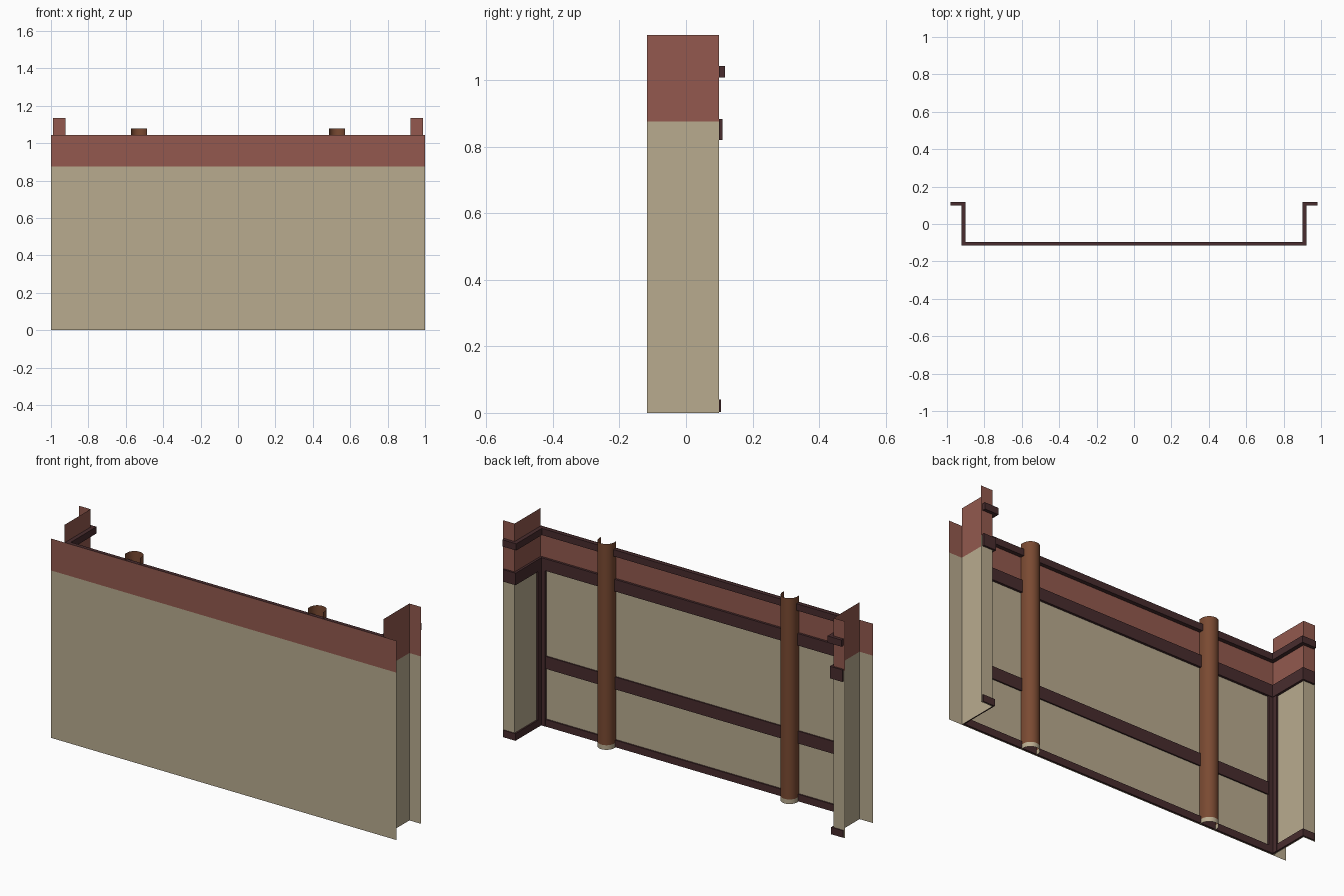
import bpy, math

if "Cube" in bpy.data.objects:
    bpy.data.objects.remove(bpy.data.objects["Cube"])

def srgb(r, g, b):
    f = lambda c: c / 12.92 if c <= 0.04045 else ((c + 0.055) / 1.055) ** 2.4
    return tuple(f(c / 255) for c in (r, g, b)) + (1.0,)

def material(name, *rgb):
    m = bpy.data.materials.new(name)
    m.diffuse_color = srgb(*rgb)
    m.use_nodes = True
    m.node_tree.nodes["Principled BSDF"].inputs["Base Color"].default_value = m.diffuse_color
    return m

TAN = material("tan_plaster", 185, 171, 143)
RED = material("red_band", 147, 89, 78)
DARK = material("dark_maroon_trim", 72, 44, 46)
BROWN = material("brown_wood", 122, 74, 50)

FRONT, BACK = -0.117, 0.099     # y of the front sheet and of the rear flanges
WALL, FLANGE = 0.923, 0.99      # x of the side walls and of the flange ends
BAND = 0.876                    # height where the red band starts
GAP = 0.001

def sheet(name, path, levels, colours, smooth=False):
    """Upright thin sheet following a path of (x, y) points, coloured by height."""
    n = len(path)
    verts = [(x, y, z) for z in levels for x, y in path]
    faces = [(r * n + i, r * n + i + 1, (r + 1) * n + i + 1, (r + 1) * n + i)
             for r in range(len(levels) - 1) for i in range(n - 1)]
    me = bpy.data.meshes.new(name)
    me.from_pydata(verts, [], faces)
    for m in colours:
        me.materials.append(m)
    for p in me.polygons:
        p.material_index = p.index // (n - 1)
        p.use_smooth = smooth
    ob = bpy.data.objects.new(name, me)
    bpy.context.collection.objects.link(ob)
    return ob

def box(name, xs, ys, zs):
    """Trim box between the given limits."""
    v = [(x, y, z) for x in xs for y in ys for z in zs]
    f = [(0, 1, 3, 2), (4, 6, 7, 5), (0, 4, 5, 1), (2, 3, 7, 6), (0, 2, 6, 4), (1, 5, 7, 3)]
    me = bpy.data.meshes.new(name)
    me.from_pydata(v, [], f)
    me.materials.append(DARK)
    ob = bpy.data.objects.new(name, me)
    bpy.context.collection.objects.link(ob)
    return ob

# Front sheet
sheet("front_wall", [(-1, FRONT), (1, FRONT)], [0, BAND, 1.043], [TAN, RED])

# Rails across the back of the front sheet: name, z range, thickness
rails = [("top", (1.007, 1.042), 0.022), ("band", (0.82, 0.883), 0.013), ("base", (0.003, 0.04), 0.009)]
for name, zs, t in rails:
    box(name + "_rail", (-WALL + GAP, WALL - GAP), (FRONT + GAP, FRONT + t), zs)
box("middle_rail", (-0.89, 0.89), (FRONT + GAP, FRONT + 0.008), (0.305, 0.37))

for side, s in (("left", -1), ("right", 1)):
    # Side wall with its rear flange
    sheet(side + "_side_wall", [(s * WALL, FRONT), (s * WALL, BACK), (s * FLANGE, BACK)],
          [0, BAND, 1.135], [TAN, RED])

    # Rails wrapping the side wall and flange
    for (name, zs, t), out in zip(rails, (0.018, 0.011, 0.006)):
        inner = WALL - t
        box(f"{side}_{name}_wall_rail", sorted((s * inner, s * (WALL - GAP))),
            (FRONT + GAP, BACK + out), zs)
        box(f"{side}_{name}_flange_rail", sorted((s * (WALL - GAP), s * 0.982)),
            (BACK + GAP, BACK + out), zs)

    # Upright corner strips
    box(side + "_corner_strip_front", sorted((s * 0.89, s * (WALL - GAP))),
        (FRONT + GAP, FRONT + 0.01), (0.003, 0.83))
    box(side + "_corner_strip_side", sorted((s * (WALL - 0.01), s * (WALL - GAP))),
        (FRONT + GAP, -0.08), (0.003, 0.83))

    # Half-round wooden pole, open towards the front sheet
    cx, cy, r, n = s * 0.53, -0.1, 0.043, 12
    arc = [(cx + r * math.cos(math.pi * i / n), cy + r * math.sin(math.pi * i / n)) for i in range(n + 1)]
    arc = [(cx + r, FRONT + GAP)] + arc + [(cx - r, FRONT + GAP)]
    sheet(side + "_pole", arc, [0, 0.024, 1.077], [TAN, BROWN], smooth=True)
